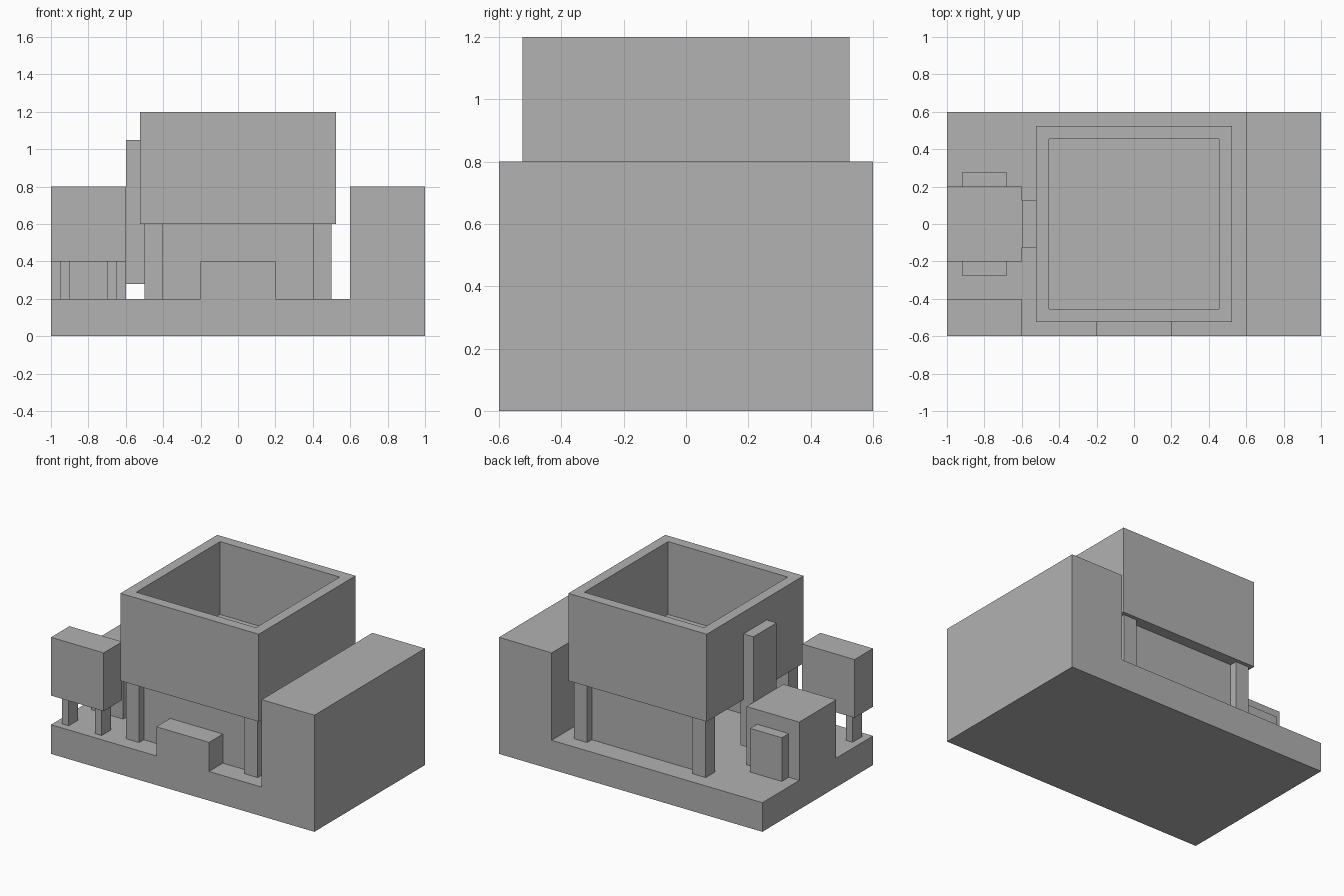
import bpy
import bmesh

default = bpy.data.objects.get("Cube")
if default:
    bpy.data.objects.remove(default, do_unlink=True)

GREY = (0.445, 0.445, 0.445, 1.0)
grey = bpy.data.materials.new("plain grey")
grey.use_nodes = True
grey.diffuse_color = GREY
grey.node_tree.nodes["Principled BSDF"].inputs["Base Color"].default_value = GREY


def finish(name, bm):
    bmesh.ops.recalc_face_normals(bm, faces=bm.faces)
    mesh = bpy.data.meshes.new(name)
    bm.to_mesh(mesh)
    bm.free()
    mesh.materials.append(grey)
    obj = bpy.data.objects.new(name, mesh)
    bpy.context.scene.collection.objects.link(obj)
    return obj


def box(name, x, y, z):
    """Box spanning the (low, high) pairs x, y and z."""
    bm = bmesh.new()
    bmesh.ops.create_cube(bm, size=1)
    for v in bm.verts:
        v.co = [lo + (c + 0.5) * (hi - lo) for c, (lo, hi) in zip(v.co, (x, y, z))]
    return finish(name, bm)


# Base slab and tall end block as one stepped profile
HALF = 0.6
FLOOR = 0.2
bm = bmesh.new()
profile = [(-1, 0), (1, 0), (1, 0.8), (0.6, 0.8), (0.6, FLOOR), (-1, FLOOR)]
face = bm.faces.new([bm.verts.new((px, -HALF, pz)) for px, pz in profile])
swept = bmesh.ops.extrude_face_region(bm, geom=[face])["geom"]
bmesh.ops.translate(bm, vec=(0, 2 * HALF, 0),
                    verts=[e for e in swept if isinstance(e, bmesh.types.BMVert)])
finish("stepped_base", bm)

# Open tank: the top face is inset and pushed down
TANK = 0.525
tank = box("open_tank", (-TANK, TANK), (-TANK, TANK), (0.6, 1.2))
bm = bmesh.new()
bm.from_mesh(tank.data)
top = max(bm.faces, key=lambda f: f.calc_center_median().z)
bmesh.ops.inset_region(bm, faces=[top], thickness=0.1)
well = bmesh.ops.extrude_face_region(bm, geom=[top])["geom"]
bmesh.ops.translate(bm, vec=(0, 0, -0.5),
                    verts=[e for e in well if isinstance(e, bmesh.types.BMVert)])
bmesh.ops.delete(bm, geom=[f for f in bm.faces if f is top], context="FACES_ONLY")
bm.to_mesh(tank.data)
bm.free()


def span(a, b, side):
    return tuple(sorted((a * side, b * side)))


# Tank legs, and the front and back walls between them
for side_y, end in ((-1, "front"), (1, "back")):
    for side_x, hand in ((-1, "right"), (1, "left")):
        box(f"{end}_{hand}_tank_leg", span(0.4, 0.5, side_x),
            span(0.4, 0.5, side_y), (FLOOR, 0.6))
    box(f"{end}_wall", (-0.4, 0.4), span(0.4, 0.45, side_y), (FLOOR, 0.6))

# Front step against the wall
box("front_step", (-0.2, 0.2), (-HALF, -0.45), (FLOOR, 0.4))

# Side block with a low plate on each face
box("side_block", (-1, -0.6), (-0.2, 0.2), (FLOOR, 0.6))
for side_y, end in ((-1, "front"), (1, "back")):
    box(f"{end}_side_plate", (-0.92, -0.68), span(0.2, 0.275, side_y), (FLOOR, 0.5))

# Upright slab on the side of the tank
box("upright_slab", (-0.6, -0.5), (-0.125, 0.125), (0.28, 1.05))

# Raised cabinet on two legs at the front corner
box("raised_cabinet", (-1, -0.6), (-HALF, -0.4), (0.4, 0.8))
for number, left_edge in enumerate((-0.95, -0.7), 1):
    box(f"cabinet_leg_{number}", (left_edge, left_edge + 0.05),
        (-0.55, -0.45), (FLOOR, 0.4))
